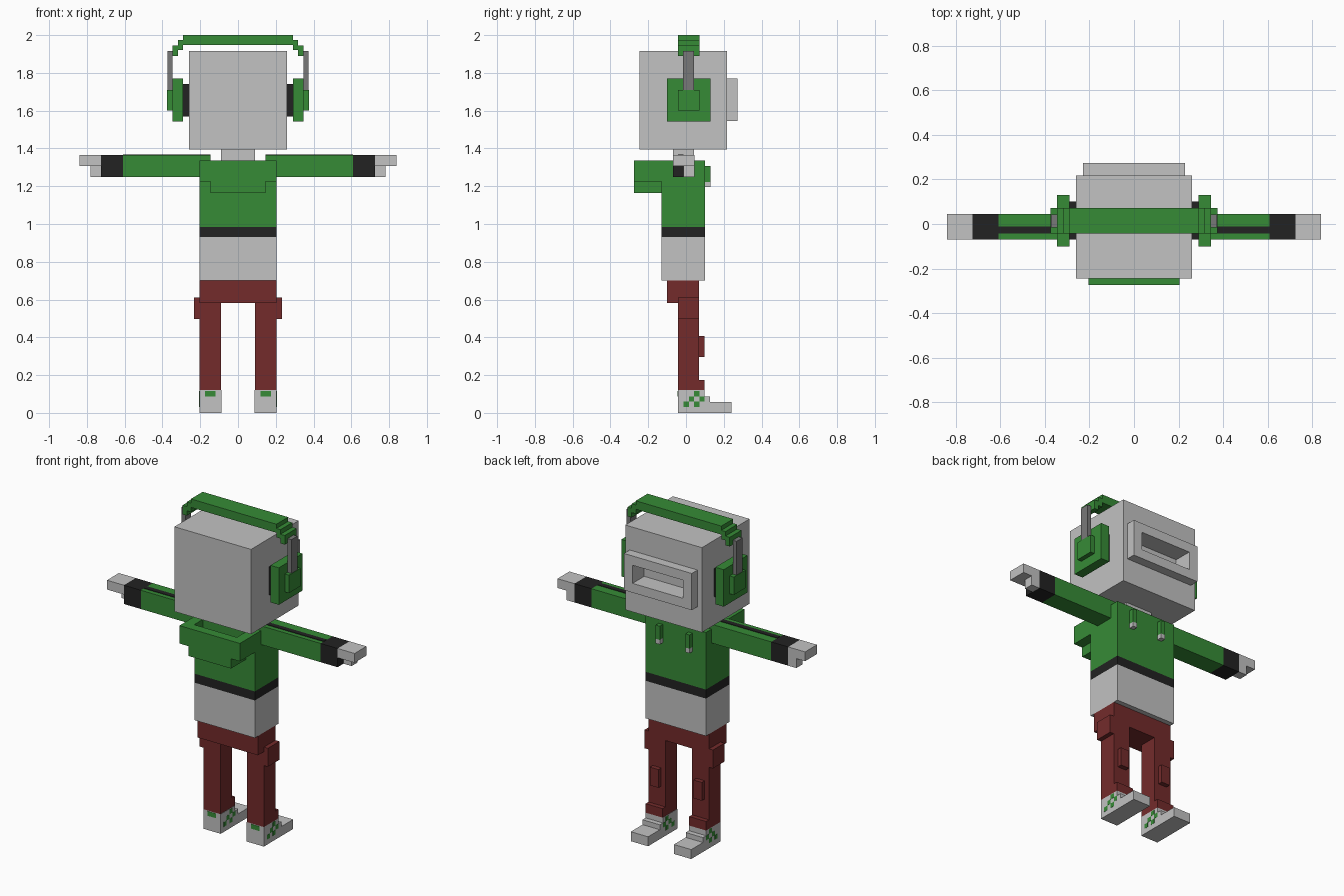
import bpy
import bmesh
from mathutils import Matrix, Vector


def material(name, r, g, b):
    m = bpy.data.materials.new(name)
    m.diffuse_color = (r, g, b, 1)
    return m


GREY = material("light grey", 0.54, 0.54, 0.54)
GREEN = material("green", 0.037, 0.258, 0.037)
RED = material("dark red", 0.172, 0.024, 0.024)
BLACK = material("black", 0.016, 0.016, 0.016)
STEEL = material("steel grey", 0.19, 0.19, 0.19)


def boxes(name, mat, *spans):
    """One object made of boxes, each span = (x0, x1, y0, y1, z0, z1)."""
    bm = bmesh.new()
    for x0, x1, y0, y1, z0, z1 in spans:
        centre = Vector((x0 + x1, y0 + y1, z0 + z1)) / 2
        size = (abs(x1 - x0), y1 - y0, z1 - z0, 1)
        bmesh.ops.create_cube(bm, size=1, matrix=Matrix.Translation(centre) @ Matrix.Diagonal(size))
    mesh = bpy.data.meshes.new(name)
    bm.to_mesh(mesh)
    bm.free()
    mesh.materials.append(mat)
    obj = bpy.data.objects.new(name, mesh)
    bpy.context.collection.objects.link(obj)
    return obj


def pair(name, mat, *spans):
    """The same boxes on the +x side and mirrored on the -x side."""
    boxes(name + "_right", mat, *spans)
    boxes(name + "_left", mat, *[(-s[1], -s[0], *s[2:]) for s in spans])


# Head and visor frame with a recessed slot
head = boxes("head", GREY, (-.26, .26, -.245, .217, 1.395, 1.915))
visor = boxes("visor_frame", GREY, (-.23, .23, .217, .273, 1.545, 1.77))
cutter = boxes("slot_cutter", GREY, (-.172, .172, .16, .35, 1.602, 1.713))
cutter.hide_render = True
cutter.hide_viewport = True
for obj in (head, visor):
    cut = obj.modifiers.new("slot", 'BOOLEAN')
    cut.operation = 'DIFFERENCE'
    cut.solver = 'EXACT'
    cut.object = cutter
boxes("neck", GREY, (-.09, .09, -.07, .042, 1.32, 1.395))

# Headphones: stepped band, sliders, cups and pads
boxes("headband", GREEN, (-.29, .29, -.042, .072, 1.948, 2.0))
pair("band_steps", GREEN, (.29, .318, -.042, .072, 1.92, 1.974),
     (.318, .347, -.042, .072, 1.89, 1.946))
pair("slider", STEEL, (.347, .373, -.015, .042, 1.71, 1.917))
pair("ear_cup", GREEN, (.29, .347, -.10, .13, 1.543, 1.77),
     (.347, .375, -.042, .072, 1.60, 1.71))
pair("ear_pad", BLACK, (.26, .29, -.07, .10, 1.57, 1.742))

# Torso: shirt, hem band, jacket
boxes("shirt", GREY, (-.205, .205, -.13, .10, .70, .93))
boxes("jacket_hem", BLACK, (-.205, .205, -.13, .10, .93, .985))
boxes("jacket", GREEN, (-.205, .205, -.13, .10, .985, 1.335))

# Open hood hanging behind the shoulders
boxes("hood", GREEN,
      (-.145, .145, -.275, -.13, 1.165, 1.225),
      (-.205, .205, -.275, -.218, 1.225, 1.335),
      (-.205, -.145, -.218, -.13, 1.225, 1.335),
      (.145, .205, -.218, -.13, 1.225, 1.335))

# Hood strings with tips
pair("string", GREEN, (.087, .115, .10, .13, 1.223, 1.307))
pair("string_tip", GREY, (.087, .115, .10, .13, 1.195, 1.223))

# Arms, stripes, cuffs and hands
pair("sleeve", GREEN, (.145, .61, -.07, .045, 1.25, 1.365))
pair("sleeve_stripe", BLACK, (.145, .61, -.042, -.012, 1.363, 1.368))
pair("cuff", BLACK, (.61, .725, -.07, .045, 1.25, 1.365))
pair("hand", GREY, (.725, .84, -.07, .045, 1.308, 1.365),
     (.725, .78, -.013, .045, 1.25, 1.308))

# Trousers: hips, legs, pockets, knee patches and folded bottoms
boxes("hips", RED, (-.205, .205, -.10, .07, .582, .70))
pair("leg", RED, (.09, .205, -.042, .07, .12, .60))
pair("pocket", RED, (.205, .232, -.042, .07, .497, .61))
pair("knee_patch", RED, (.119, .176, .07, .098, .295, .407))
pair("trouser_fold", RED, (.09, .205, .07, .098, .12, .175))

# Shoes stepping down to the toe
pair("shoe", GREY, (.088, .205, -.042, .242, 0, .058),
     (.088, .205, -.042, .128, .058, .088),
     (.088, .205, -.042, .098, .088, .12))

# Checker plates on both shoe sides, and a heel tab
C = .028
checks = []
for row, col in ((0, 2), (1, 1), (1, 3), (2, 0), (2, 2)):
    y, z = -.013 + C * col, .088 - C * row
    for x in (.087, .203):
        checks.append((x, x + .003, y, y + C, z, z + C))
pair("shoe_checks", GREEN, *checks)
pair("heel_tab", GREEN, (.119, .176, -.044, -.040, .088, .116))
